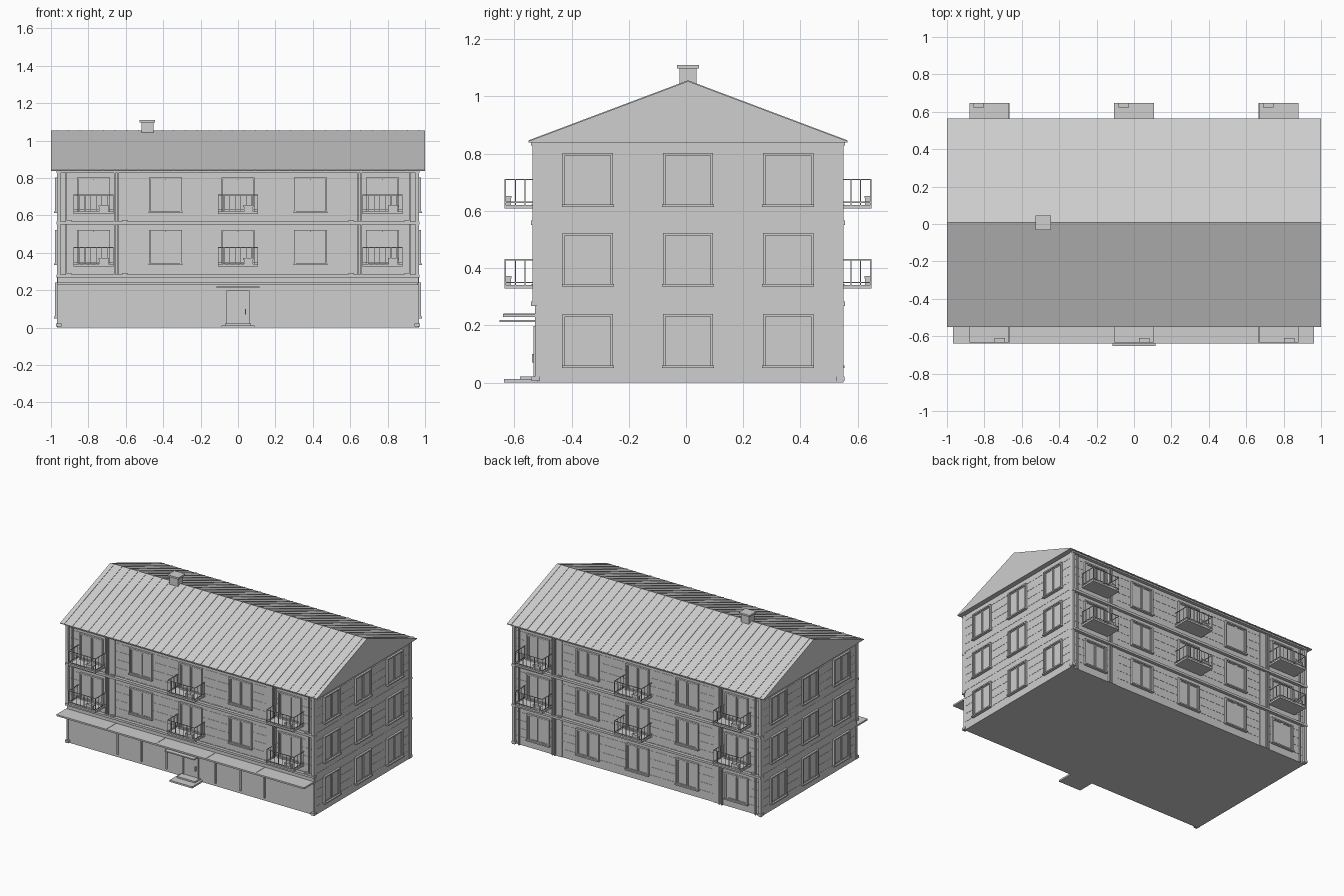
import bpy, bmesh

if "Cube" in bpy.data.objects:
    bpy.data.objects.remove(bpy.data.objects["Cube"])

CY, HX, HY = 0.007, 0.965, 0.527      # body centre and half sizes
FLOORS = [(0.05, 0.24), (0.335, 0.523), (0.613, 0.802)]
BAYS = [-0.773, -0.388, 0.0, 0.388, 0.773]

grey = bpy.data.materials.new("light_grey")
grey.diffuse_color = (0.62, 0.62, 0.62, 1)
grey.use_nodes = True
grey.node_tree.nodes["Principled BSDF"].inputs["Base Color"].default_value = grey.diffuse_color
parts = {}


def mesh(name):
    return parts.setdefault(name, bmesh.new())


def box(name, x0, x1, y0, y1, z0, z1):
    bm = mesh(name)
    x0, x1 = sorted((x0, x1))
    y0, y1 = sorted((y0, y1))
    for v in bmesh.ops.create_cube(bm, size=1)["verts"]:
        v.co.x = x1 if v.co.x > 0 else x0
        v.co.y = y1 if v.co.y > 0 else y0
        v.co.z = z1 if v.co.z > 0 else z0


def prism(name, profile, x0, x1):
    """Extrude a closed yz profile along x."""
    bm = mesh(name)
    face = bm.faces.new([bm.verts.new((x0, y, z)) for y, z in profile])
    ext = bmesh.ops.extrude_face_region(bm, geom=[face])["geom"]
    for v in ext:
        if isinstance(v, bmesh.types.BMVert):
            v.co.x = x1


def wall_box(name, side, u0, u1, d0, d1, z0, z1):
    """Box on a wall: u runs along the wall, d is the distance out of it."""
    if side == "front":
        box(name, u0, u1, CY - HY - d0, CY - HY - d1, z0, z1)
    elif side == "back":
        box(name, -u0, -u1, CY + HY + d0, CY + HY + d1, z0, z1)
    else:
        s = 1 if side == "right" else -1
        box(name, s * (HX + d0), s * (HX + d1), CY + s * u0, CY + s * u1, z0, z1)


def window(side, u, z0, z1):
    w, t = 0.088, 0.009
    for s in (-1, 1):                                   # outer jambs
        wall_box("window_frames", side, u + s * w, u + s * (w - t), -0.01, 0.014, z0, z1)
        a, b = u + s * 0.003, u + s * (w - t - 0.002)   # casements
        for p, q in ((a, a + s * 0.006), (b - s * 0.006, b)):
            wall_box("window_casements", side, p, q, -0.01, 0.008, z0 + t, z1 - t)
        for z in (z0 + t, z1 - t - 0.006):
            wall_box("window_casements", side, a, b, -0.01, 0.008, z, z + 0.006)
    wall_box("window_frames", side, u - w, u + w, -0.01, 0.014, z1 - t, z1)
    wall_box("window_sills", side, u - w - 0.003, u + w + 0.003, -0.01, 0.02, z0, z0 + t)
    wall_box("window_panes", side, u - w, u + w, -0.01, 0.004, z0, z1)


def balcony(side, u, z):
    w, d = 0.107, 0.114
    wall_box("balcony_slabs", side, u - w, u + w, -0.01, d, z, z + 0.012)
    top, r = z + 0.102, 0.0015
    # rails around three sides
    for h in (z + 0.02, top - 0.003):
        wall_box("balcony_rails", side, u - w, u + w, d - 0.004, d, h, h + 0.004)
        for s in (-1, 1):
            wall_box("balcony_rails", side, u + s * w, u + s * (w - 0.004), 0, d, h, h + 0.004)
    # upright bars
    for i in range(8):
        b = u - w + 0.002 + i * (2 * w - 0.004) / 7
        wall_box("balcony_bars", side, b - r, b + r, d - 0.0035, d - 0.0005, z + 0.01, top)
    for s in (-1, 1):
        for k in range(4):
            c = 0.008 + k * 0.034
            e = u + s * (w - 0.002)
            wall_box("balcony_bars", side, e - r, e + r, c - r, c + r, z + 0.01, top)
    # planter with a rim
    wall_box("planters", side, u + 0.031, u + 0.081, d - 0.022, d - 0.005, z + 0.012, z + 0.036)
    wall_box("planters", side, u + 0.028, u + 0.084, d - 0.024, d - 0.003, z + 0.036, z + 0.044)


# main body and thin board joints
box("body", -HX, HX, CY - HY, CY + HY, 0, 0.84)
for i in range(1, 15):
    z = i * 0.057
    for side, half in (("front", HX), ("back", HX), ("left", HY), ("right", HY)):
        if side != "front" or z > 0.26:
            wall_box("wall_boards", side, -half, half, -0.005, 0.0015, z, z + 0.003)

# windows on every wall
for level, (z0, z1) in enumerate(FLOORS):
    for side in ("front", "back"):
        if side == "front" and level == 0:
            continue
        for u in BAYS:
            window(side, u, z0, z1)
        if level:
            for u in BAYS[::2]:
                balcony(side, u, (0, 0.328, 0.608)[level])
    for side in ("left", "right"):
        for u in (-0.35, 0, 0.35):
            window(side, u, z0, z1)

# floor bands and pilasters on the long walls
for side in ("front", "back"):
    for z0, z1 in ((0.268, 0.283), (0.551, 0.567), (0.828, 0.84)):
        wall_box("floor_bands", side, -0.97, 0.97, -0.01, 0.022, z0, z1)
    for s in (-1, 1):
        for a, b, d in ((0.918, 0.925, 0.012), (0.95, 0.969, 0.017),
                        (0.638, 0.645, 0.014), (0.655, 0.663, 0.014), (0.59, 0.638, 0.004)):
            wall_box("pilasters", side, s * a, s * b, -0.01, d,
                     0.268 if side == "front" else 0.0, 0.83)
        for z in (0.283, 0.567):
            for u in (0.605, 0.905):
                wall_box("pilaster_feet", side, s * (u - 0.014), s * (u + 0.014), 0, 0.014, z, z + 0.008)
        wall_box("pilaster_feet", side, s * 0.945, s * 0.972, -0.01, 0.02, 0.005, 0.022)

# shop front posts, canopy and seams
for s in (-1, 1):
    for u in (0.19, 0.387, 0.572, 0.962):
        wall_box("shop_posts", "front", s * u - 0.005, s * u + 0.005, -0.01, 0.008, 0.02, 0.23)
    for u in (0.195, 0.58):
        wall_box("canopy_seams", "front", s * u - 0.002, s * u + 0.002, 0, 0.118, 0.239, 0.242)
wall_box("shop_canopy", "front", -0.968, 0.962, -0.01, 0.119, 0.229, 0.24)
wall_box("shop_fascia", "front", -0.962, 0.962, -0.01, 0.008, 0.235, 0.268)

# entrance door, frame, handle, small canopy and steps
wall_box("door", "front", -0.053, 0.053, -0.01, 0.006, 0.02, 0.19)
for s in (-1, 1):
    wall_box("door_frame", "front", s * 0.053, s * 0.061, -0.01, 0.012, 0.02, 0.198)
wall_box("door_frame", "front", -0.061, 0.061, -0.01, 0.012, 0.19, 0.198)
wall_box("door_handle", "front", 0.038, 0.043, 0, 0.018, 0.07, 0.1)
wall_box("door_canopy", "front", -0.115, 0.115, -0.01, 0.132, 0.211, 0.219)
wall_box("steps", "front", -0.088, 0.088, -0.01, 0.116, 0.0, 0.012)
wall_box("steps", "front", -0.07, 0.07, -0.01, 0.06, 0.012, 0.022)

# gable roof with slim standing seams
prism("roof", [(CY - 0.558, 0.838), (CY + 0.558, 0.838), (CY + 0.558, 0.843),
               (CY, 1.053), (CY - 0.558, 0.843)], -1, 1)
for i in range(32):
    x = -0.969 + i * 0.0625
    prism("roof_seams", [(CY - 0.558, 0.842), (CY - 0.558, 0.846), (CY, 1.056),
                         (CY + 0.558, 0.846), (CY + 0.558, 0.842), (CY, 1.05)],
          x - 0.0025, x + 0.0025)

# chimney
box("chimney", -0.517, -0.453, -0.022, 0.037, 1.0, 1.1)
box("chimney_cap", -0.527, -0.443, -0.031, 0.045, 1.098, 1.11)

for name, bm in parts.items():
    bmesh.ops.recalc_face_normals(bm, faces=bm.faces)
    me = bpy.data.meshes.new(name)
    bm.to_mesh(me)
    bm.free()
    me.materials.append(grey)
    bpy.context.collection.objects.link(bpy.data.objects.new(name, me))
